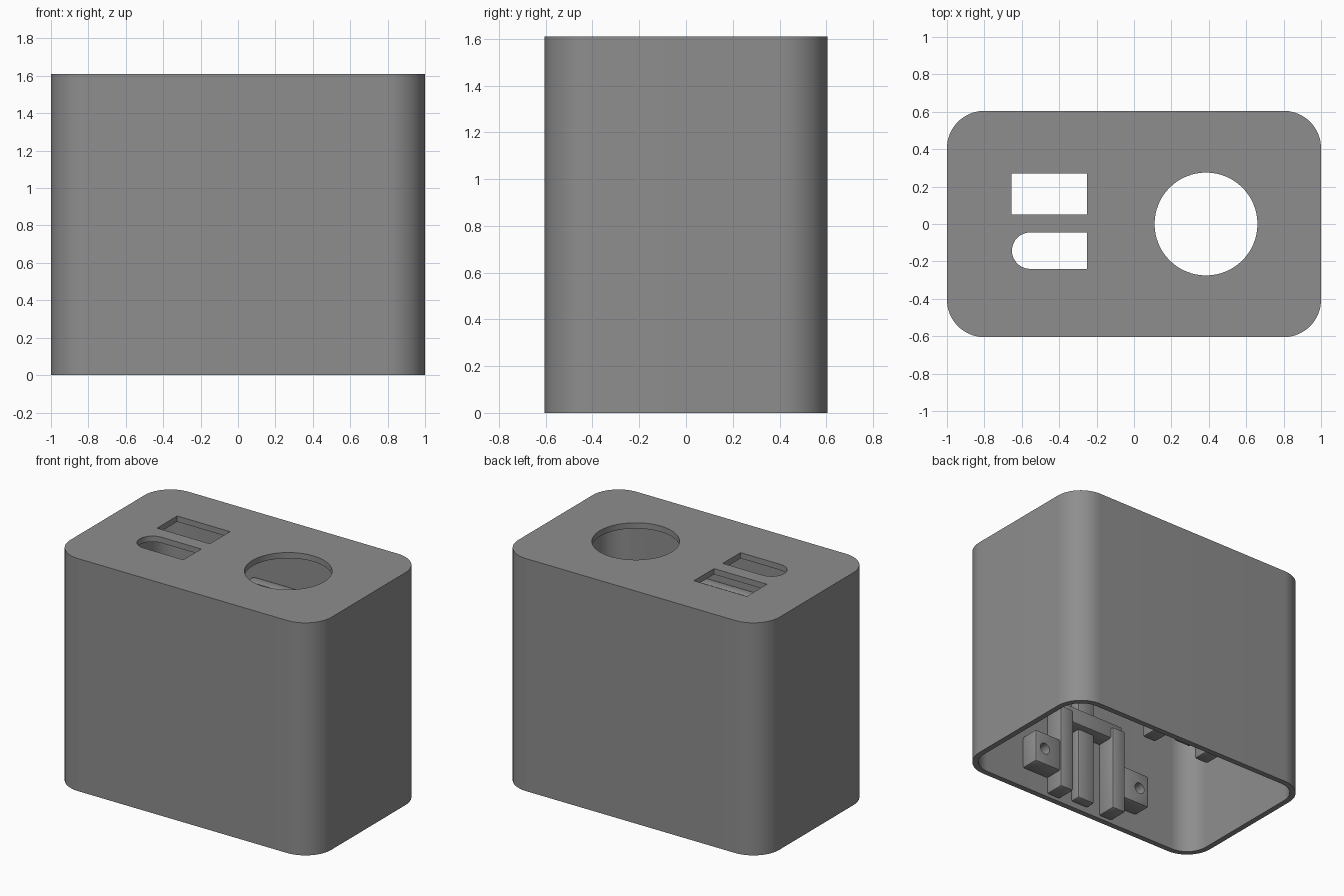
import bpy, bmesh, math

if "Cube" in bpy.data.objects:
    bpy.data.objects.remove(bpy.data.objects["Cube"])

H, T = 1.61, 0.04          # height, wall thickness
gray = bpy.data.materials.new("mid_gray")
gray.diffuse_color = (0.27, 0.27, 0.27, 1)
gray.use_nodes = True
gray.node_tree.nodes["Principled BSDF"].inputs["Base Color"].default_value = gray.diffuse_color


def arc(cx, cy, r, a0, a1, n):
    return [(cx + r * math.cos(math.radians(a0 + (a1 - a0) * i / n)),
             cy + r * math.sin(math.radians(a0 + (a1 - a0) * i / n))) for i in range(n + 1)]


def rounded(hx, hy, r, n=16):
    pts = []
    for k, (sx, sy) in enumerate([(1, 1), (-1, 1), (-1, -1), (1, -1)]):
        pts += arc(sx * (hx - r), sy * (hy - r), r, 90 * k, 90 * k + 90, n)
    return pts


def finish(name, bm):
    bmesh.ops.recalc_face_normals(bm, faces=bm.faces)
    me = bpy.data.meshes.new(name)
    bm.to_mesh(me)
    bm.free()
    me.materials.append(gray)
    ob = bpy.data.objects.new(name, me)
    bpy.context.collection.objects.link(ob)
    return ob


def prism(name, pts, z0, z1):
    bm = bmesh.new()
    f = bm.faces.new([bm.verts.new((x, y, z0)) for x, y in pts])
    top = bmesh.ops.extrude_face_region(bm, geom=[f])["geom"]
    bmesh.ops.translate(bm, verts=[v for v in top if isinstance(v, bmesh.types.BMVert)],
                        vec=(0, 0, z1 - z0))
    return finish(name, bm)


def box(name, x0, x1, y0, y1, z0, z1, bevel=0.0):
    bm = bmesh.new()
    bmesh.ops.create_cube(bm, size=1)
    for v in bm.verts:
        v.co = ((x0 + x1) / 2 + v.co.x * (x1 - x0), (y0 + y1) / 2 + v.co.y * (y1 - y0),
                (z0 + z1) / 2 + v.co.z * (z1 - z0))
    if bevel:
        bmesh.ops.bevel(bm, geom=bm.edges[:], offset=bevel, segments=2,
                        profile=0.5, affect='EDGES')
    return finish(name, bm)


def cut(ob, cutters):
    for c in cutters:
        c.hide_render = True
        m = ob.modifiers.new("cut", 'BOOLEAN')
        m.operation, m.solver, m.object = 'DIFFERENCE', 'EXACT', c
    bpy.context.view_layer.update()
    me = bpy.data.meshes.new_from_object(ob.evaluated_get(bpy.context.evaluated_depsgraph_get()))
    ob.modifiers.clear()
    ob.data = me
    for c in cutters:
        bpy.data.objects.remove(c)


# Housing: open-bottomed shell with three openings in its top
housing = prism("housing", rounded(1, 0.605, 0.2), 0, H)
slot = [(-0.25, -0.24), (-0.25, -0.045)] + arc(-0.555, -0.1425, 0.0975, 90, 270, 20)
cut(housing, [
    prism("cavity", rounded(1 - T, 0.605 - T, 0.2 - T), -0.2, H - T),
    prism("round_opening", arc(0.385, 0, 0.275, 0, 354.375, 63), H - 0.2, H + 0.2),
    prism("slot_opening", slot, H - 0.2, H + 0.2),
    box("rect_opening", -0.655, -0.25, 0.05, 0.27, H - 0.2, H + 0.2)])

# Inner brackets on both long walls, mirrored across y
W = 0.605 - T + 0.005
for side, word in ((-1, "front"), (1, "back")):
    def part(name, x0, x1, depth, z0, z1, bevel=0.015):
        ys = sorted((side * W, side * (W - depth)))
        return box(word + "_" + name, x0, x1, *ys, z0, z1, bevel)

    part("centre_rib", -0.07, 0.07, 0.08, 0.04, 1.15)
    part("lower_crossbar", -0.27, 0.27, 0.13, 0.56, 0.68)
    part("upper_crossbar", -0.28, 0.28, 0.08, 1.10, 1.18)
    for s, lr in ((-1, "left"), (1, "right")):
        part(lr + "_post", *sorted((s * 0.17, s * 0.28)), 0.15, 0.02, 0.64)
        lug = part(lr + "_lug", *sorted((s * 0.27, s * 0.49)), 0.14, 0.14, 0.38)
        # screw hole in the lug
        hole = prism("screw_hole", arc(0, 0, 0.04, 0, 345, 23), -0.1, 0.1)
        hole.rotation_euler = (math.pi / 2, 0, 0)
        hole.location = (s * 0.41, side * (W - 0.14), 0.26)
        cut(lug, [hole])

# Smooth curved surfaces, keep edges sharp
bpy.ops.object.select_all(action='DESELECT')
for ob in bpy.context.collection.objects:
    ob.select_set(True)
bpy.context.view_layer.objects.active = housing
bpy.ops.object.shade_smooth_by_angle(angle=math.radians(30))
